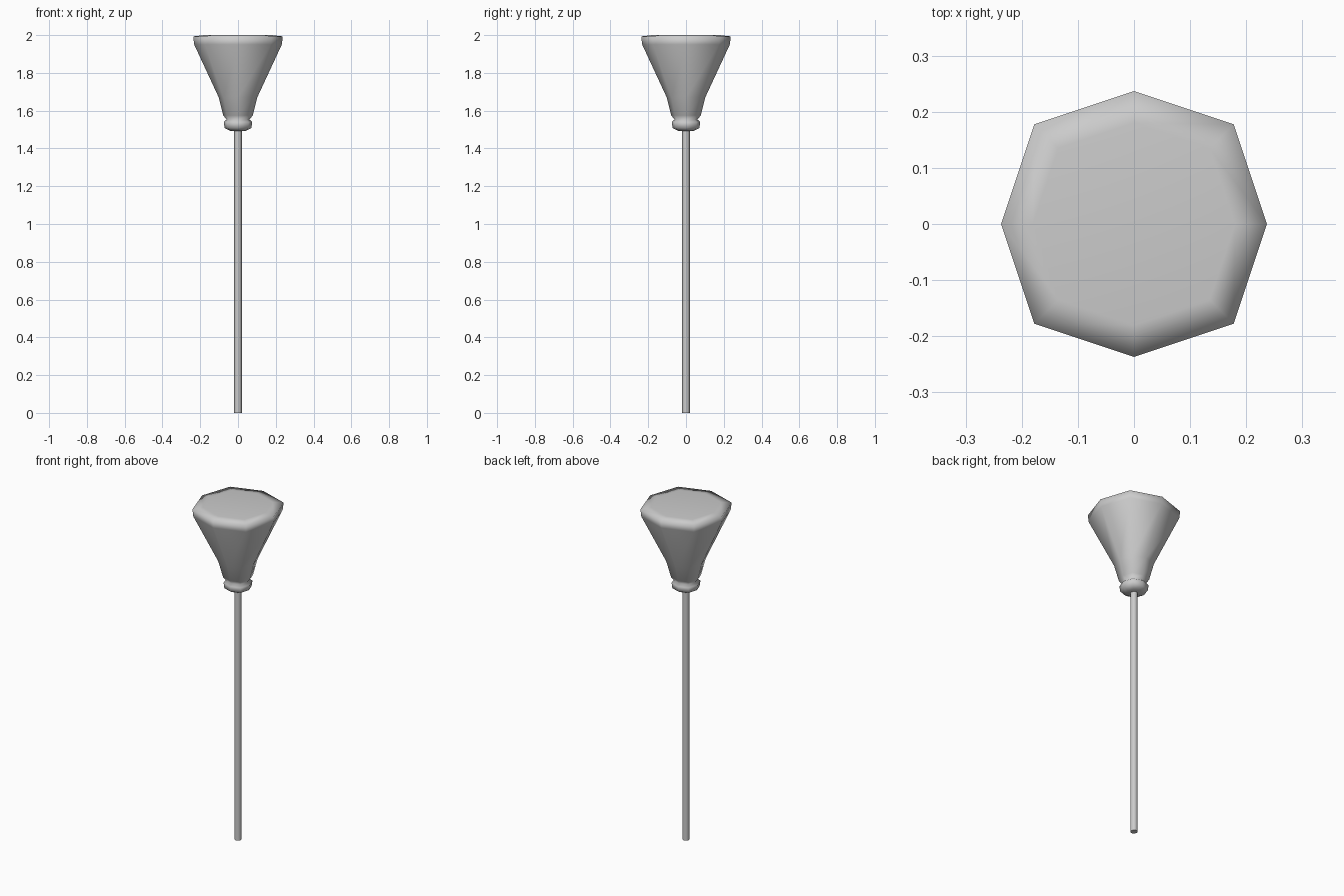
import bpy, bmesh
from math import sin, cos, pi

if "Cube" in bpy.data.objects:
    bpy.data.objects.remove(bpy.data.objects["Cube"])

SIDES = 8


def lathe(name, profile, diag=1.0, smooth_angle=None):
    """Eight-sided closed turning from (radius, z) pairs, bottom to top."""
    bm = bmesh.new()
    rings = []
    for r, z in profile:
        ring = []
        for i in range(SIDES):
            a = 2 * pi * i / SIDES
            k = r * (diag if i % 2 else 1.0)
            ring.append(bm.verts.new((k * cos(a), k * sin(a), z)))
        rings.append(ring)
    for low, high in zip(rings, rings[1:]):
        for i in range(SIDES):
            j = (i + 1) % SIDES
            bm.faces.new((low[i], low[j], high[j], high[i]))
    bm.faces.new(rings[0][::-1])
    bm.faces.new(rings[-1])
    for f in bm.faces:
        f.smooth = True
    mesh = bpy.data.meshes.new(name)
    bm.to_mesh(mesh)
    bm.free()
    obj = bpy.data.objects.new(name, mesh)
    bpy.context.collection.objects.link(obj)
    if smooth_angle:
        bpy.ops.object.select_all(action='DESELECT')
        obj.select_set(True)
        bpy.context.view_layer.objects.active = obj
        bpy.ops.object.shade_smooth_by_angle(angle=smooth_angle)
    return obj


# Slim straight stem
lathe("stem", [(0.02, 0.0), (0.02, 1.5)], smooth_angle=pi / 3)

# Rounded collar, narrow neck and flared head with a nearly flat top
lathe("flared_head", [
    (0.042, 1.493), (0.071, 1.508), (0.075, 1.54), (0.061, 1.553),
    (0.078, 1.575), (0.102, 1.67), (0.232, 1.95), (0.237, 1.993),
    (0.18, 2.0),
], diag=1.06)
